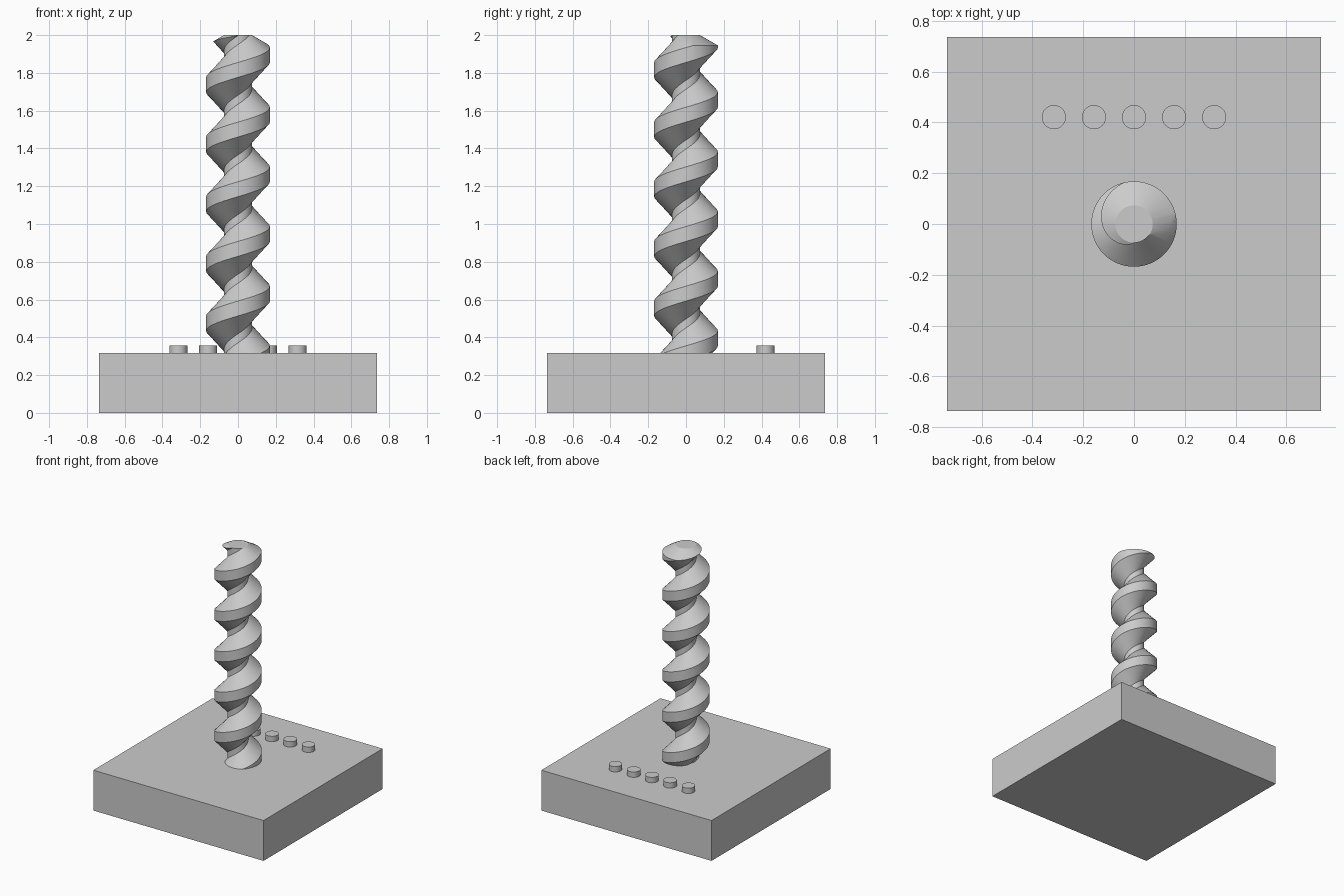
import bpy, bmesh
from math import cos, sin, tau, radians, sqrt

if "Cube" in bpy.data.objects:
    bpy.data.objects.remove(bpy.data.objects["Cube"])

U = 2 / 19                      # design unit: the whole model is 19 units tall
BASE_TOP, TOP = 3 * U, 2.0
CORE, OUTER = 0.7 * U, 1.6 * U
PITCH = 3 * U
SEG = 64

grey = bpy.data.materials.new("plain_grey")
grey.use_nodes = True
grey.diffuse_color = (0.6, 0.6, 0.6, 1)
grey.node_tree.nodes["Principled BSDF"].inputs["Base Color"].default_value = (0.6, 0.6, 0.6, 1)


def make_object(name, bm):
    bmesh.ops.recalc_face_normals(bm, faces=bm.faces[:])
    mesh = bpy.data.meshes.new(name)
    bm.to_mesh(mesh)
    bm.free()
    mesh.materials.append(grey)
    obj = bpy.data.objects.new(name, mesh)
    bpy.context.collection.objects.link(obj)
    return obj


def frustum(name, r1, r2, x, y, z1, z2, seg):
    bm = bmesh.new()
    bmesh.ops.create_cone(bm, cap_ends=True, segments=seg, radius1=r1, radius2=r2, depth=z2 - z1)
    bmesh.ops.translate(bm, verts=bm.verts[:], vec=(x, y, (z1 + z2) / 2))
    return make_object(name, bm)


def smooth(obj):
    bpy.ops.object.select_all(action='DESELECT')
    obj.select_set(True)
    bpy.context.view_layer.objects.active = obj
    bpy.ops.object.shade_smooth_by_angle(angle=radians(25))


# Square base block
bm = bmesh.new()
bmesh.ops.create_cube(bm, size=1)
bmesh.ops.scale(bm, verts=bm.verts[:], vec=(14 * U, 14 * U, BASE_TOP))
bmesh.ops.translate(bm, verts=bm.verts[:], vec=(0, 0, BASE_TOP / 2))
make_object("base", bm)

# Row of buttons along the back
for i in range(5):
    button = frustum(f"button_{i + 1}", 0.45 * U, 0.45 * U, (i - 2) * 1.5 * U, 4 * U,
                     BASE_TOP, BASE_TOP + 0.4 * U, 48)
    smooth(button)

# Screw: a trapezoid thread profile swept along a right-handed helix
half = PITCH / 8
flank = OUTER - CORE
profile = [(OUTER, -half), (OUTER, half), (CORE, half + flank), (CORE, PITCH - half - flank)]
bm = bmesh.new()
rows = []
for s in range(-2 * SEG, 8 * SEG):
    a = tau * s / SEG
    z = BASE_TOP + PITCH * s / SEG
    rows.append([bm.verts.new((r * cos(a), r * sin(a), z + dz)) for r, dz in profile])
for i in range(len(rows) - SEG - 1):
    # each turn's last profile point joins the first point of the next turn
    lower = rows[i] + [rows[i + SEG][0]]
    upper = rows[i + 1] + [rows[i + SEG + 1][0]]
    for k in range(4):
        bm.faces.new((lower[k], upper[k], upper[k + 1], lower[k + 1]))

# Trim both ends level and cap them
for z, up in ((BASE_TOP - 0.05, -1), (TOP + 0.05, 1)):
    cut = bmesh.ops.bisect_plane(bm, geom=bm.verts[:] + bm.edges[:] + bm.faces[:],
                                 plane_co=(0, 0, z), plane_no=(0, 0, up), clear_outer=True)
    rim = [e for e in cut["geom_cut"] if isinstance(e, bmesh.types.BMEdge)]
    bmesh.ops.holes_fill(bm, edges=rim, sides=0)
screw = make_object("screw", bm)

# Final length and the shallow conical chamfer at the tip
trim = frustum("screw_trim", CORE + (TOP - BASE_TOP) * sqrt(3), CORE, 0, 0, BASE_TOP, TOP, SEG)
trim.hide_render = True
mod = screw.modifiers.new("trim", 'BOOLEAN')
mod.operation = 'INTERSECT'
mod.solver = 'EXACT'
mod.object = trim
bpy.ops.object.select_all(action='DESELECT')
screw.select_set(True)
bpy.context.view_layer.objects.active = screw
bpy.ops.object.modifier_apply(modifier=mod.name)
bpy.data.objects.remove(trim)
smooth(screw)
